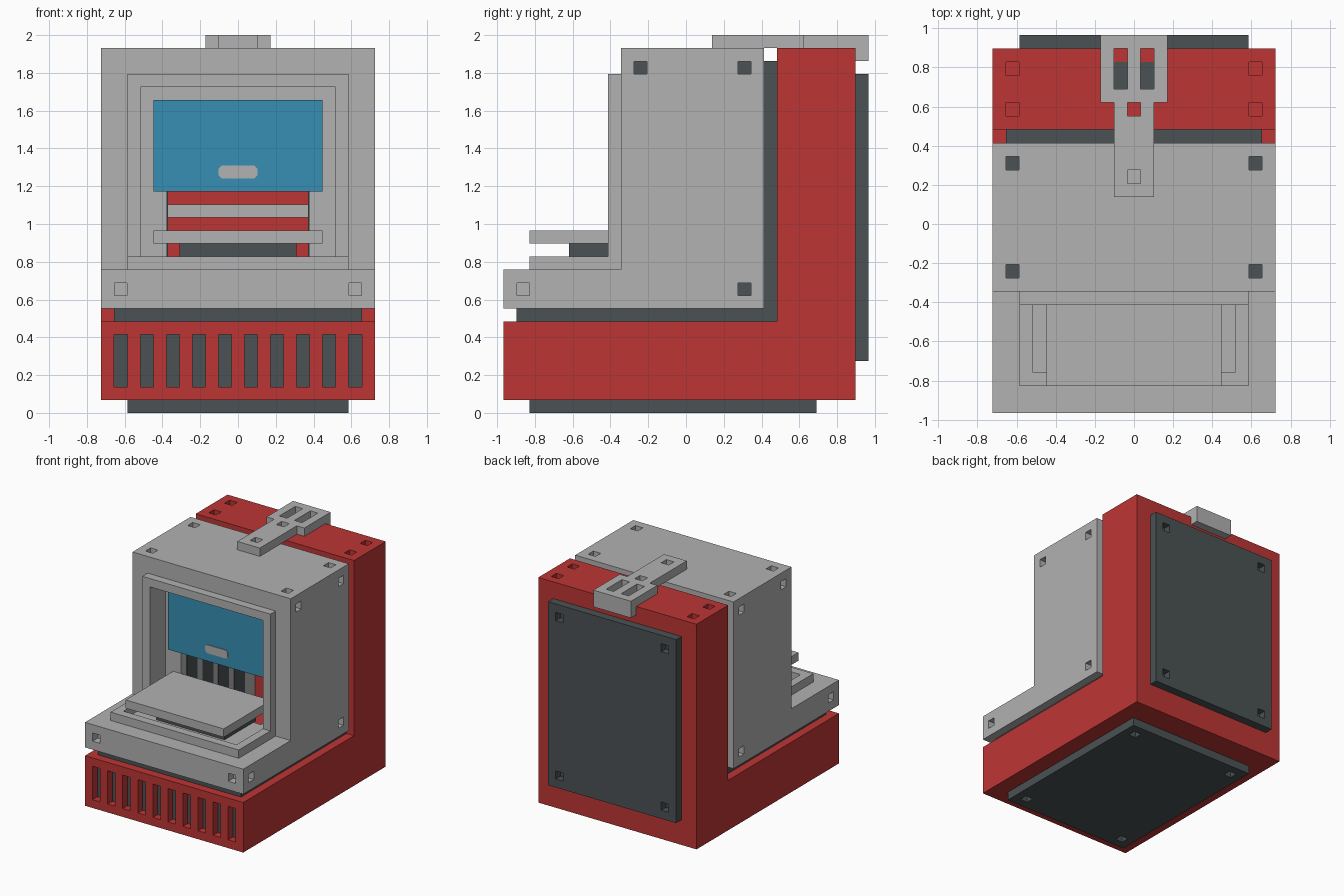
import bpy, bmesh
from mathutils import Vector

if "Cube" in bpy.data.objects:
    bpy.data.objects.remove(bpy.data.objects["Cube"])

U = 2 / 29                      # one grid block
WIDTH, DEPTH = 21, 28           # size in blocks


def material(name, color):
    m = bpy.data.materials.new(name)
    m.use_nodes = True
    m.diffuse_color = (*color, 1)
    m.node_tree.nodes["Principled BSDF"].inputs["Base Color"].default_value = (*color, 1)
    return m


GREY = material("light grey", (0.445, 0.445, 0.445))
RED = material("red", (0.515, 0.036, 0.036))
DARK = material("dark slate", (0.07, 0.084, 0.089))
BLUE = material("blue", (0.037, 0.275, 0.451))


def prism(name, mat, profile, lo, hi, axis="x"):
    """Extrude a profile in blocks: (y, z) along x, (x, z) along y or (x, y) along z."""
    def place(a, b, t):
        p = {"x": (t, a, b), "y": (a, t, b), "z": (a, b, t)}[axis]
        return Vector((p[0] - WIDTH / 2, p[1] - DEPTH / 2, p[2])) * U
    bm = bmesh.new()
    face = bm.faces.new([bm.verts.new(place(a, b, lo)) for a, b in profile])
    out = bmesh.ops.extrude_face_region(bm, geom=[face])
    moved = [v for v in out["geom"] if isinstance(v, bmesh.types.BMVert)]
    bmesh.ops.translate(bm, verts=moved, vec=place(0, 0, hi) - place(0, 0, lo))
    bmesh.ops.recalc_face_normals(bm, faces=bm.faces)
    mesh = bpy.data.meshes.new(name)
    bm.to_mesh(mesh)
    bm.free()
    if mat:
        mesh.materials.append(mat)
    obj = bpy.data.objects.new(name, mesh)
    bpy.context.collection.objects.link(obj)
    return obj


def box(name, mat, x0, x1, y0, y1, z0, z1):
    return prism(name, mat, [(x0, y0), (x1, y0), (x1, y1), (x0, y1)], z0, z1, "z")


def cut(obj, *boxes):
    """Subtract boxes and discard the cutters."""
    for b in boxes:
        cutter = box("cutter", None, *b)
        cutter.hide_render = True
        mod = obj.modifiers.new("cut", "BOOLEAN")
        mod.operation, mod.solver, mod.object = "DIFFERENCE", "EXACT", cutter
        bpy.context.view_layer.objects.active = obj
        bpy.ops.object.modifier_apply(modifier=mod.name)
        bpy.data.objects.remove(cutter)


def socket(obj, axis, side, center, floor=None, depth=1):
    """Square bolt socket; center is the middle of the opening on the surface."""
    lim = []
    for i in range(3):
        if i == axis:
            lim += sorted((center[i] + side * 0.5, center[i] - side * depth))
        else:
            lim += [center[i] - 0.49, center[i] + 0.49]
    cut(obj, lim)
    if floor:
        end = center[axis] - side * depth
        lim[axis * 2:axis * 2 + 2] = sorted((end, end + side * 0.1))
        box("socket_floor", floor, *lim)


SIDES = (1.5, WIDTH - 1.5)
CAVITY = (5, 16, 10.5, 25, 6, 17)

# Red L-shaped shell with front vents and top sockets
shell = prism("red_shell", RED, [(0, 1), (27, 1), (27, 28), (21, 28), (21, 7), (0, 7)], 0, WIDTH)
cut(shell, CAVITY)
for i in range(10):
    x = 1 + 2 * i
    cut(shell, (x, x + 1, -1, 1, 2, 6))
    box("vent_backing", DARK, x, x + 1, 0.9, 1, 2, 6)
for x in SIDES:
    for y in (22.5, 25.5):
        socket(shell, 2, 1, (x, y, 28))

# Dark gasket between the two shells
gasket = prism("gasket", DARK, [(1, 7), (21, 7), (21, 27), (20, 27), (20, 8), (1, 8)], 1, 20)
cut(gasket, CAVITY)

# Grey L-shaped body, hollow behind the opening
body = prism("grey_body", GREY, [(0, 8), (20, 8), (20, 28), (9, 28), (9, 11), (0, 11)], 0, WIDTH)
cut(body, (3, 18, 8, 11, 11, 25), CAVITY)
for x in SIDES:
    socket(body, 1, -1, (x, 0, 9.5))
    for y in (10.5, 18.5):
        socket(body, 2, 1, (x, y, 28), DARK)
for x, side in ((0, -1), (WIDTH, 1)):
    socket(body, 0, side, (x, 1.5, 9.5))
    for y, z in ((18.5, 9.5), (10.5, 26.5), (18.5, 26.5)):
        socket(body, 0, side, (x, y, z), DARK)

# Raised frame around the opening and the tray rim
frame = prism("opening_frame", GREY, [(2, 11), (9, 11), (9, 26), (8, 26), (8, 12), (2, 12)], 2, 19)
cut(frame, (3, 18, 3, 9.5, 10.5, 25))

# Blue door with a chamfered handle plate
box("blue_door", BLUE, 4, 17, 10, 11, 17, 24)
c = 0.25
handle = [(9 + c, 18), (12 - c, 18), (12, 18 + c), (12, 19 - c),
          (12 - c, 19), (9 + c, 19), (9, 19 - c), (9, 18 + c)]
prism("door_handle", GREY, handle, 9.9, 10, "y")

# Chamber lining with dark slots, and rear crossbar
for wall, inward in ((5, 1), (16, -1)):
    near, far = sorted((wall, wall + inward * 0.06))
    box("chamber_lining", GREY, near, far, 11, 25, 6, 17)
    near, far = sorted((wall, wall + inward * 0.12))
    for y in range(12, 24, 3):
        box("chamber_slot", DARK, near, far, y, y + 2, 6, 17)
box("rear_crossbar", GREY, 5, 16, 24, 25, 15, 16)

# Platter on its dark support
box("platter", GREY, 4, 17, 2, 11, 13, 14)
box("platter_support", DARK, 6, 15, 5, 11, 11, 13)

# Dark plates on the back and underneath
back = box("back_plate", DARK, 2, 19, 27, 28, 4, 26)
foot = box("bottom_plate", DARK, 2, 19, 2, 24, 0, 1)
for x in (3.5, WIDTH - 3.5):
    for z in (5.5, 24.5):
        socket(back, 1, 1, (x, 28, z), depth=0.9)
    for y in (3.5, 22.5):
        socket(foot, 2, -1, (x, y, 0), depth=0.9)

# Clip joining the shells across the top
clip = prism("top_clip", GREY, [(9, 16), (12, 16), (12, 23), (13, 23), (13, 28),
                                (8, 28), (8, 23), (9, 23)], 28, 29, "z")
for hole in ((9, 10, 24, 27), (11, 12, 24, 27), (10, 11, 22, 23), (10, 11, 17, 18)):
    cut(clip, (*hole, 27, 30))
box("clip_lip", GREY, 8, 13, 27, 28, 27, 28)
for x in (9, 11):
    box("clip_slot_floor", DARK, x, x + 1, 24, 26, 27.95, 28.05)
